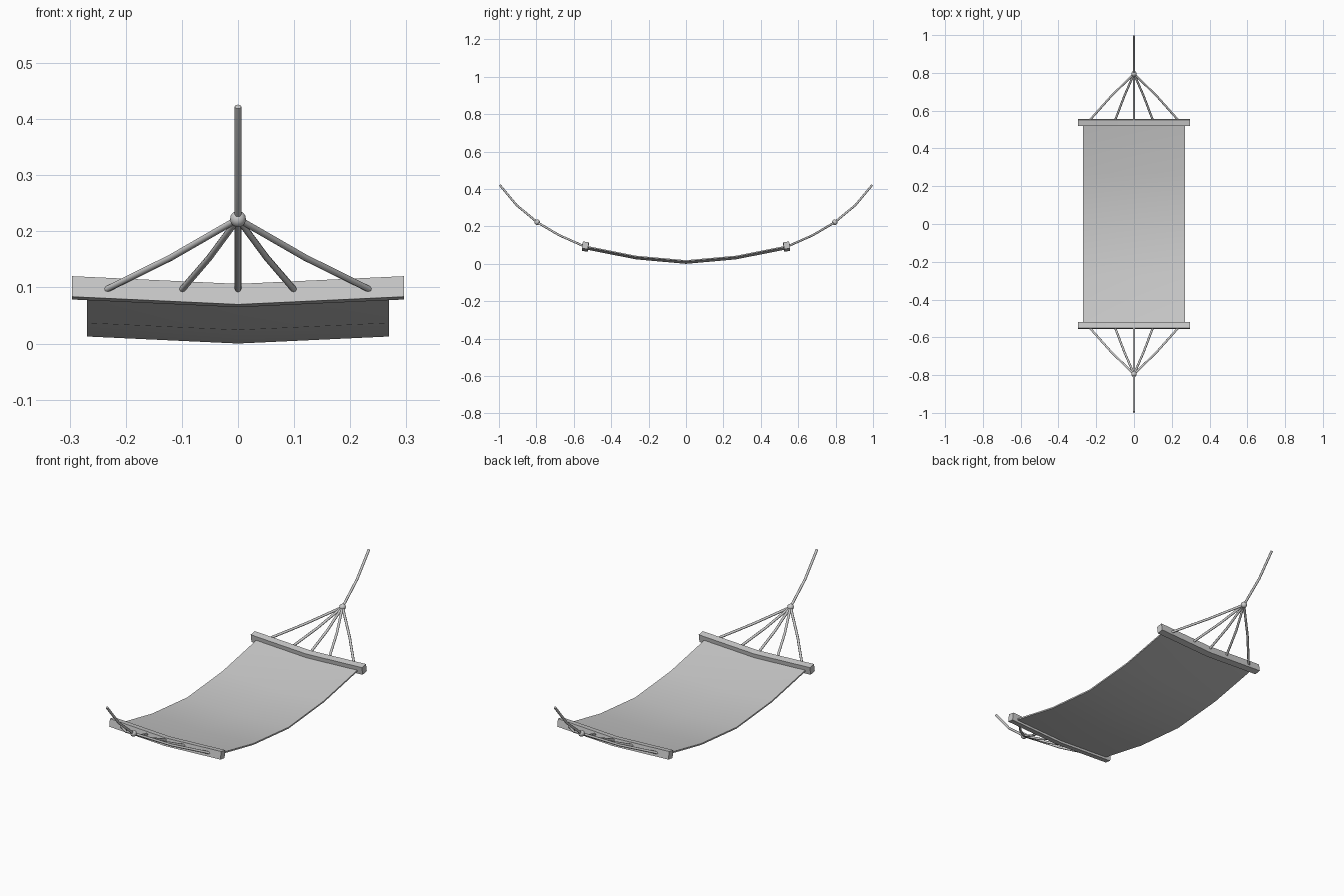
import bpy, bmesh, math
from mathutils import Vector

if "Cube" in bpy.data.objects:
    bpy.data.objects.remove(bpy.data.objects["Cube"])

V_RISE = 0.013 / 0.28   # sideways rise of the sagging cross-section per unit x


def loft(name, rings, angle=35):
    """Skin a list of equal closed rings and cap both ends."""
    bm = bmesh.new()
    loops = [[bm.verts.new(p) for p in ring] for ring in rings]
    n = len(rings[0])
    for a, b in zip(loops, loops[1:]):
        for i in range(n):
            j = (i + 1) % n
            bm.faces.new((a[i], a[j], b[j], b[i]))
    bm.faces.new(loops[0])
    bm.faces.new(loops[-1])
    bmesh.ops.recalc_face_normals(bm, faces=bm.faces)
    mesh = bpy.data.meshes.new(name)
    bm.to_mesh(mesh)
    bm.free()
    ob = bpy.data.objects.new(name, mesh)
    bpy.context.collection.objects.link(ob)
    smooth(ob, angle)
    return ob


def smooth(ob, angle):
    bpy.ops.object.select_all(action='DESELECT')
    ob.select_set(True)
    bpy.context.view_layer.objects.active = ob
    bpy.ops.object.shade_smooth_by_angle(angle=math.radians(angle))


def rope(name, points, radius=0.0058, sides=8):
    pts = [Vector(p) for p in points]
    rings = []
    for i, p in enumerate(pts):
        d = (pts[min(i + 1, len(pts) - 1)] - pts[max(i - 1, 0)]).normalized()
        u = Vector((1, 0, 0))
        u = (u - d * u.dot(d)).normalized()
        v = d.cross(u)
        rings.append([p + radius * (math.cos(t) * u + math.sin(t) * v)
                      for t in (2 * math.pi * k / sides for k in range(sides))])
    return loft(name, rings, 50)


# Fabric bed: thin sheet, shallow V across and sagging lengthwise
W, T = 0.269, 0.007
rings = []
for y, z in ((-0.535, 0.077), (-0.268, 0.024), (0, 0), (0.268, 0.024), (0.535, 0.077)):
    e = z + V_RISE * W
    rings.append([(-W, y, e), (0, y, z), (W, y, e),
                  (W, y, e + T), (0, y, z + T), (-W, y, e + T)])
loft("fabric_bed", rings)

for s, end in ((-1, "front"), (1, "back")):
    # Spreader bar: square section tilted with the sag, bent at the middle
    tilt = math.radians(9)
    c, sn = math.cos(tilt), math.sin(tilt)
    rings = []
    for x in (-0.296, 0, 0.296):
        rings.append([(x, s * (0.538 + a * c - b * sn),
                       0.0855 + V_RISE * abs(x) + a * sn + b * c)
                      for a, b in ((-.016, -.0185), (.016, -.0185), (.016, .0185), (-.016, .0185))])
    loft(end + "_spreader_bar", rings)

    # Fan ropes from the bar to the knot
    for i, x in enumerate((-0.235, -0.1, 0, 0.1, 0.235)):
        rope(f"{end}_fan_rope_{i + 1}",
             [(x, s * 0.549, 0.096), (x * 0.51, s * 0.678, 0.153), (0, s * 0.795, 0.222)])

    # Knot
    bpy.ops.mesh.primitive_uv_sphere_add(segments=10, ring_count=8, radius=0.0148,
                                         location=(0, s * 0.795, 0.222))
    knot = bpy.context.object
    knot.name = end + "_knot"
    smooth(knot, 50)

    # Hanging rope
    rope(end + "_hanging_rope",
         [(0, s * 0.795, 0.222), (0, s * 0.906, 0.314), (0, s * 0.996, 0.422)])
